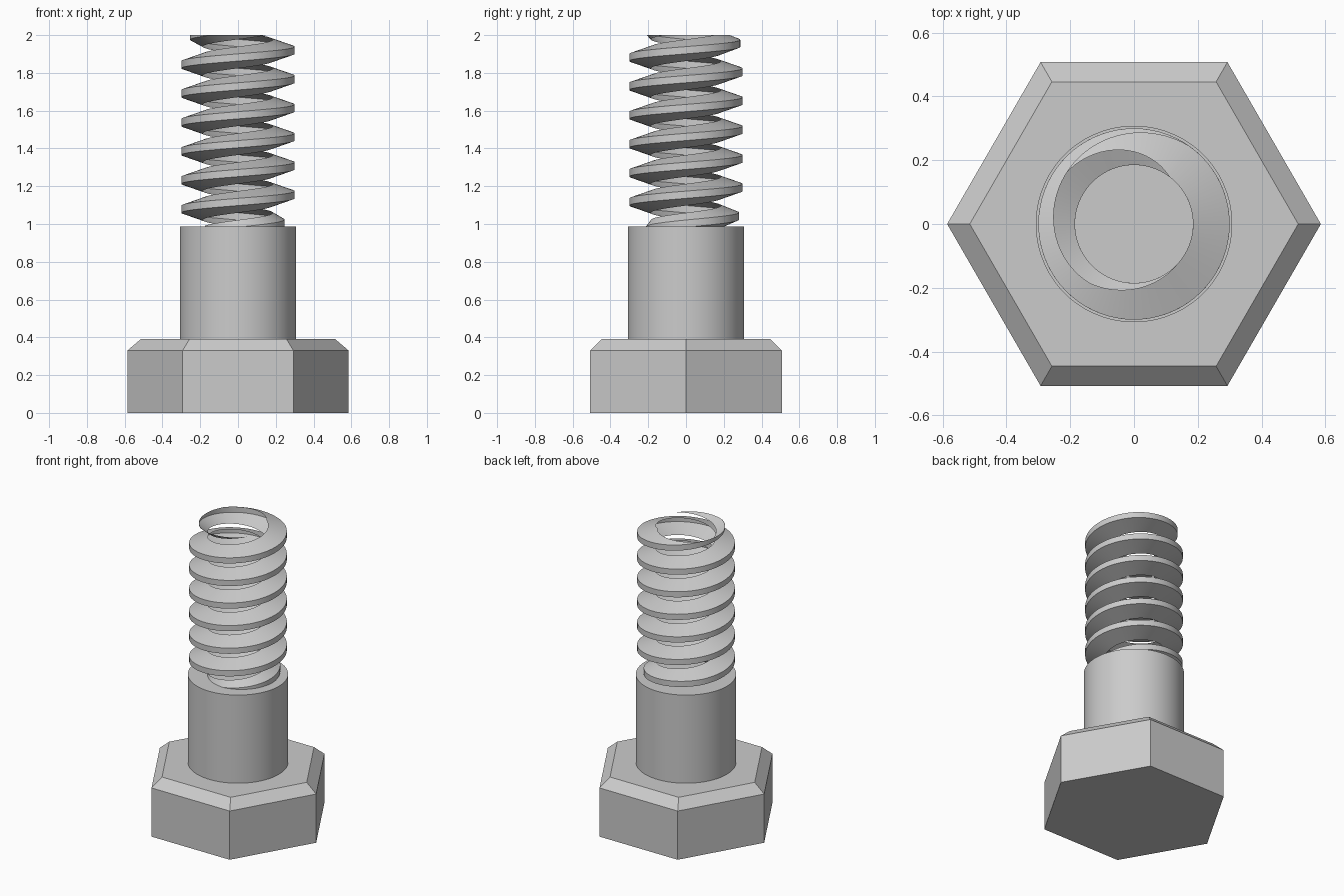
import bpy, bmesh, math
from mathutils import Vector

cube = bpy.data.objects.get("Cube")
if cube:
    bpy.data.objects.remove(cube, do_unlink=True)

# One plain grey metal
steel = bpy.data.materials.new("grey_steel")
steel.use_nodes = True
GREY = (0.6, 0.6, 0.6, 1)
steel.diffuse_color = GREY
steel.node_tree.nodes["Principled BSDF"].inputs["Base Color"].default_value = GREY


def finish(name, bm, smooth=False):
    mesh = bpy.data.meshes.new(name)
    bm.to_mesh(mesh)
    bm.free()
    mesh.materials.append(steel)
    obj = bpy.data.objects.new(name, mesh)
    bpy.context.collection.objects.link(obj)
    if smooth:
        bpy.ops.object.select_all(action="DESELECT")
        obj.select_set(True)
        bpy.context.view_layer.objects.active = obj
        bpy.ops.object.shade_smooth_by_angle(angle=math.radians(15))
    return obj


def stacked_rings(profile, sides):
    """Closed solid from (radius, height) rings with flat caps."""
    bm = bmesh.new()
    rings = []
    for radius, z in profile:
        rings.append([bm.verts.new((radius * math.cos(math.tau * i / sides),
                                    radius * math.sin(math.tau * i / sides), z))
                      for i in range(sides)])
    for low, high in zip(rings, rings[1:]):
        for i in range(sides):
            j = (i + 1) % sides
            bm.faces.new((low[i], low[j], high[j], high[i]))
    bm.faces.new(rings[0][::-1])
    bm.faces.new(rings[-1])
    return bm


SHANK_TOP, TOP = 0.987, 2.0

# Hexagonal head with chamfered upper rim
finish("hex_head", stacked_rings([(0.586, 0), (0.586, 0.33), (0.515, 0.39)], 6))

# Plain shank
finish("shank", stacked_rings([(0.308, 0.38), (0.308, SHANK_TOP)], 96), smooth=True)

# Hollow helical thread: a ribbon of lower flank, crest and upper flank
PITCH, ROOT, CREST, STEPS = 0.153, 0.185, 0.3, 72
FIRST, LAST, RUN_OUT = -0.45, 7.0, 0.85


def crest_radius(turn):
    ramp = min(1, (turn - FIRST) / RUN_OUT, (LAST - turn) / RUN_OUT)
    return ROOT + (CREST - ROOT) * max(ramp, 0.01)


bm = bmesh.new()
rows = []
count = round((LAST - FIRST) * STEPS)
for k in range(count + 1):
    turn = FIRST + (LAST - FIRST) * k / count
    a = math.tau * turn
    z = 1.002 + PITCH * turn
    r = crest_radius(turn)
    section = [(ROOT, -0.375), (r, -0.125), (r, 0.125), (ROOT, 0.375)]
    rows.append([bm.verts.new((rad * math.cos(a), rad * math.sin(a), z + h * PITCH))
                 for rad, h in section])
for now, nxt in zip(rows, rows[1:]):
    for i in range(3):
        bm.faces.new((now[i], nxt[i], nxt[i + 1], now[i + 1]))

# Trim both thread ends flat, leaving the tip open
for height, up in ((TOP, 1), (SHANK_TOP, -1)):
    bmesh.ops.bisect_plane(bm, geom=bm.verts[:] + bm.edges[:] + bm.faces[:],
                           plane_co=Vector((0, 0, height)),
                           plane_no=Vector((0, 0, up)), clear_outer=True)
finish("thread", bm, smooth=True)
